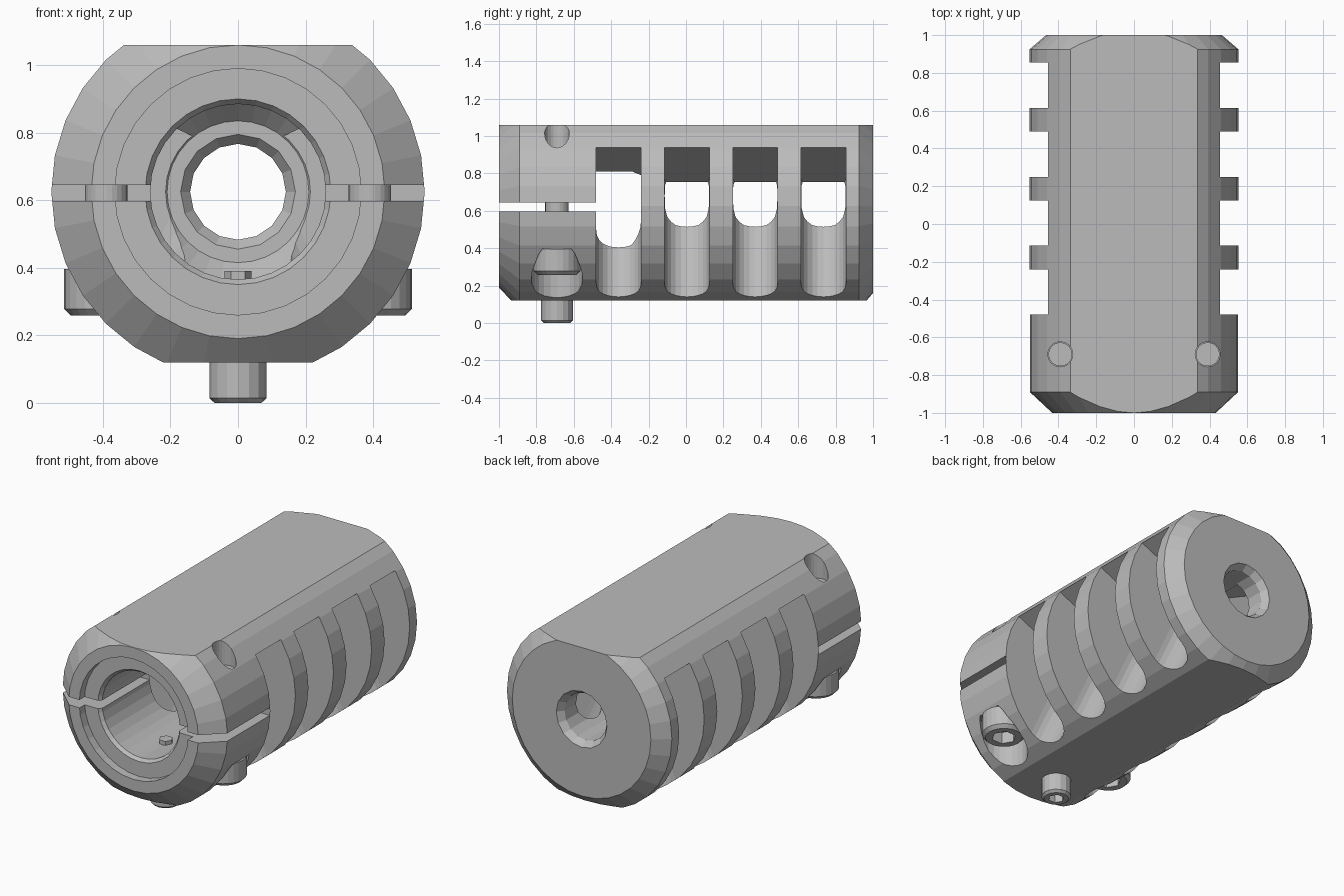
import bpy, bmesh, math
from mathutils import Vector, Matrix

if bpy.data.objects.get("Cube"):
    bpy.data.objects.remove(bpy.data.objects["Cube"])

AXIS_Z = 0.625      # height of the bore axis
SCREW_Y = -0.69
SCREW_X = 0.39

steel = bpy.data.materials.new("steel_grey")
steel.use_nodes = True
GREY = (0.5, 0.5, 0.5, 1)
steel.diffuse_color = GREY
steel.node_tree.nodes["Principled BSDF"].inputs["Base Color"].default_value = GREY


def finish(bm, name):
    bmesh.ops.recalc_face_normals(bm, faces=bm.faces)
    mesh = bpy.data.meshes.new(name)
    bm.to_mesh(mesh)
    bm.free()
    mesh.materials.append(steel)
    ob = bpy.data.objects.new(name, mesh)
    bpy.context.collection.objects.link(ob)
    return ob


def lathe(bm, profile, centre, segs, axis="Z"):
    """Closed solid from (radius, position) pairs along an axis."""
    rings = []
    for r, t in profile:
        ring = []
        for i in range(segs):
            a = 2 * math.pi * i / segs
            c, s = r * math.cos(a), r * math.sin(a)
            p = Vector((c, t, s)) if axis == "Y" else Vector((c, s, t))
            ring.append(bm.verts.new(p + Vector(centre)))
        rings.append(ring)
    for a, b in zip(rings, rings[1:]):
        for i in range(segs):
            j = (i + 1) % segs
            bm.faces.new((a[i], a[j], b[j], b[i]))
    bm.faces.new(rings[0])
    bm.faces.new(rings[-1])


def turned(name, profile, centre, segs, axis="Z"):
    bm = bmesh.new()
    lathe(bm, profile, centre, segs, axis)
    return finish(bm, name)


def box(name, lo, hi):
    bm = bmesh.new()
    lo, hi = Vector(lo), Vector(hi)
    bmesh.ops.create_cube(bm, size=1, matrix=Matrix.Translation((lo + hi) / 2)
                          @ Matrix.Diagonal((*(hi - lo), 1)))
    return finish(bm, name)


def cut(target, cutter):
    mod = target.modifiers.new("cut", "BOOLEAN")
    mod.operation, mod.solver, mod.object = "DIFFERENCE", "EXACT", cutter
    bpy.context.view_layer.update()
    with bpy.context.temp_override(object=target, active_object=target):
        bpy.ops.object.modifier_apply(modifier=mod.name)
    bpy.data.objects.remove(cutter)


def side_ports(side):
    """Four round-floored pockets, tilted, cut in from one side."""
    tilt = math.radians(25)
    out = Vector((side * math.cos(tilt), 0, math.sin(tilt)))
    up = Vector((-side * math.sin(tilt), 0, math.cos(tilt)))
    floor, half = 0.295, 0.12
    bm = bmesh.new()
    for k in range(4):
        y = -0.36 + k * 0.365
        outline = [(floor + 1, -half)]
        for i in range(13):
            a = math.pi * i / 12
            outline.append((floor + half - half * math.sin(a), -half * math.cos(a)))
        outline.append((floor + 1, half))
        low, high = ([bm.verts.new(out * n + up * u + Vector((0, y + d, 0)))
                      for n, d in outline] for u in (-0.5, 0.659))
        bm.faces.new(low)
        bm.faces.new(high)
        for i in range(len(low)):
            j = (i + 1) % len(low)
            bm.faces.new((low[i], low[j], high[j], high[i]))
    return finish(bm, "port_cutter")


# Body: chamfered round bar with flat top and bottom
body = turned("brake_body", [(0.435, -1), (0.553, -0.89), (0.553, 0.925), (0.465, 1)],
              (0, 0, AXIS_Z), 32, "Y")
cut(body, box("top_cutter", (-1, -2, 1.06), (1, 2, 2)))
cut(body, box("bottom_cutter", (-1, -2, -1), (1, 2, 0.12)))

# Stepped front recess, chamber and exit bore
cut(body, turned("bore_cutter", [
    (0.365, -1.1), (0.365, -0.95), (0.275, -0.95), (0.26, -0.93),
    (0.26, -0.29), (0.21, -0.235)], (0, 0, AXIS_Z), 32, "Y"))
cut(body, turned("exit_cutter", [
    (0.17, -0.25), (0.17, -0.235), (0.142, -0.2), (0.142, 0.96),
    (0.17, 1.0), (0.17, 1.1)], (0, 0, AXIS_Z), 16, "Y"))

# Side ports
for side in (1, -1):
    cut(body, side_ports(side))

# Clamp slit
cut(body, box("slit_cutter", (-1, -1.1, 0.597), (1, -0.48, 0.645)))

# Clamp screws in counterbored holes
for side, label in ((1, "left"), (-1, "right")):
    at = (side * SCREW_X, SCREW_Y, 0)
    cut(body, turned("hole_cutter", [(0.137, -0.1), (0.137, 0.395), (0.066, 0.395),
                                     (0.066, 1.2)], at, 24))
    screw = turned(label + "_clamp_screw", [
        (0.105, 0.258), (0.125, 0.278), (0.125, 0.396), (0.063, 0.396), (0.063, 0.91)], at, 24)
    cut(screw, turned("socket_cutter", [(0.07, 0.2), (0.07, 0.33)], at, 6))

# Locking screw under the body, with its tip inside the chamber
at = (0, SCREW_Y, 0)
lock = turned("locking_screw", [(0.07, 0), (0.085, 0.014), (0.085, 0.125)], at, 16)
cut(lock, turned("socket_cutter", [(0.045, -0.1), (0.045, 0.07)], at, 6))
turned("locking_screw_tip", [(0.04, 0.11), (0.04, 0.39)], at, 6)
